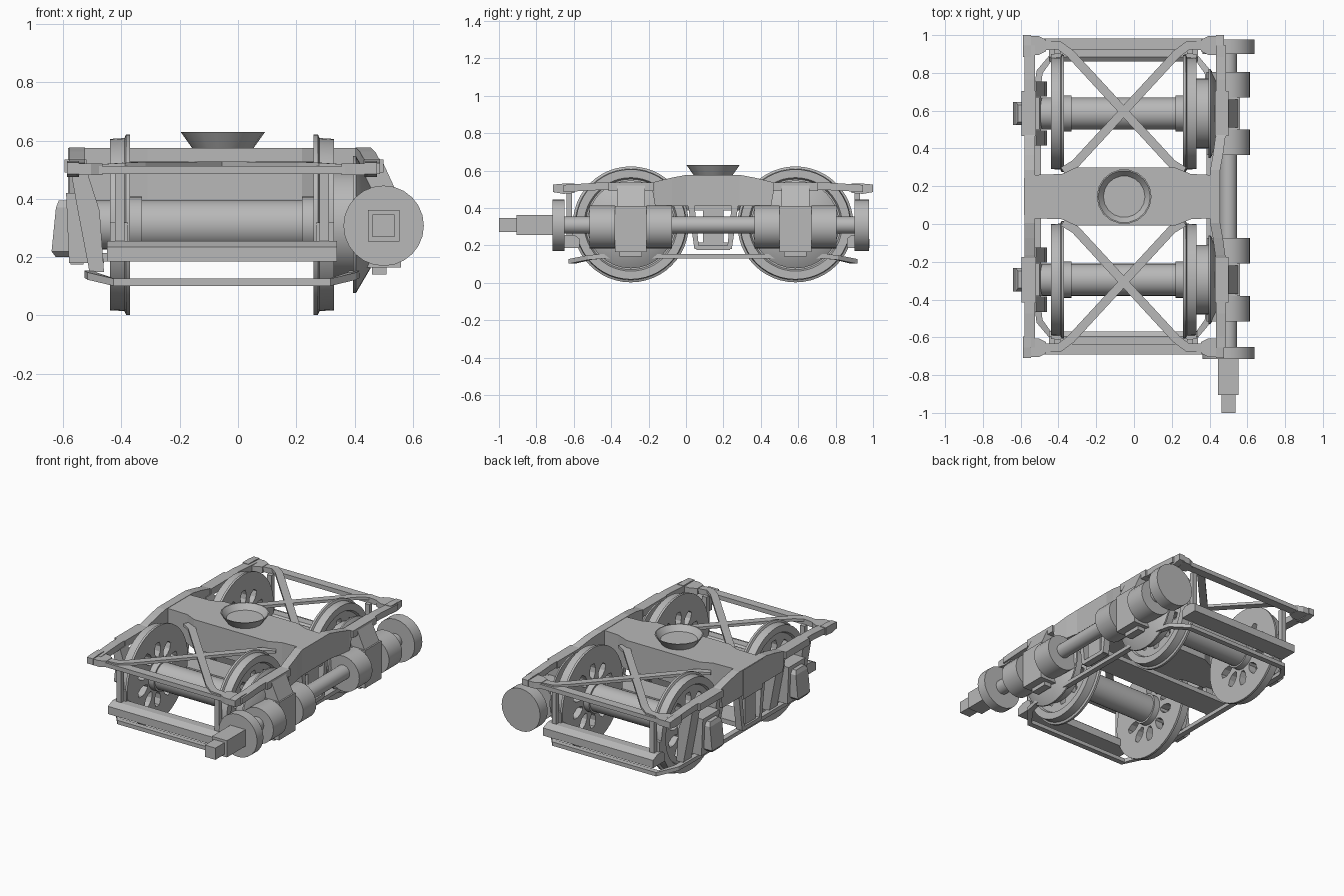
import bpy, bmesh, math
from mathutils import Vector

if "Cube" in bpy.data.objects:
    bpy.data.objects.remove(bpy.data.objects["Cube"])

CX, CY, AZ = -0.055, 0.145, 0.312      # truck centre and axle height
AXLES = (-0.295, 0.585)
SHAFT = (0.5, 0.308)                   # drive shaft x, z

steel = bpy.data.materials.new("plain_grey")
steel.diffuse_color = (0.48, 0.48, 0.48, 1)
steel.use_nodes = True
steel.node_tree.nodes["Principled BSDF"].inputs["Base Color"].default_value = steel.diffuse_color


def finish(name, bm, smooth=False):
    bmesh.ops.remove_doubles(bm, verts=bm.verts, dist=1e-5)
    bmesh.ops.recalc_face_normals(bm, faces=bm.faces)
    if smooth:
        for f in bm.faces:
            f.smooth = True
        for e in bm.edges:
            e.smooth = len(e.link_faces) == 2 and e.calc_face_angle(0) < math.radians(32)
    me = bpy.data.meshes.new(name)
    bm.to_mesh(me)
    bm.free()
    me.materials.append(steel)
    ob = bpy.data.objects.new(name, me)
    bpy.context.collection.objects.link(ob)
    return ob


def loft(name, sections):
    """Skin a row of equal-length closed sections and cap both ends."""
    bm = bmesh.new()
    rings = [[bm.verts.new(p) for p in s] for s in sections]
    n = len(rings[0])
    for a, b in zip(rings, rings[1:]):
        for i in range(n):
            bm.faces.new((a[i], a[(i + 1) % n], b[(i + 1) % n], b[i]))
    bm.faces.new(rings[0])
    bm.faces.new(rings[-1])
    return finish(name, bm)


def rect_z(x0, x1, y0, y1, z):
    return [(x0, y0, z), (x1, y0, z), (x1, y1, z), (x0, y1, z)]


def rect_y(x0, x1, y, z0, z1):
    return [(x0, y, z0), (x1, y, z0), (x1, y, z1), (x0, y, z1)]


def box(name, x0, x1, y0, y1, z0, z1):
    return loft(name, [rect_z(x0, x1, y0, y1, z0), rect_z(x0, x1, y0, y1, z1)])


def lathe(name, profile, axis, centre, n=24, closed=False):
    """Spin (along, radius) points about an axis."""
    bm = bmesh.new()

    def place(a, r, t):
        c, s = r * math.cos(t), r * math.sin(t)
        p = {"x": (a, c, s), "y": (c, a, s), "z": (c, s, a)}[axis]
        return Vector(p) + Vector(centre)
    prof = list(profile)
    if closed:
        prof.append(prof[0])
    for i in range(n):
        t0, t1 = (2 * math.pi * (i + k) / n for k in (0, 1))
        for (a, r), (b, q) in zip(prof, prof[1:]):
            pts = [place(a, r, t0), place(b, q, t0)]
            if q > 0:
                pts.append(place(b, q, t1))
            if r > 0:
                pts.append(place(a, r, t1))
            bm.faces.new([bm.verts.new(p) for p in pts])
    return finish(name, bm, True)


def rod(name, axis, a, b, r, centre, n=24):
    return lathe(name, [(a, 0), (a, r), (b, r), (b, 0)], axis, centre, n)


def strap(name, path, width, thick):
    """Flat bar following a path, width measured in plan."""
    pts = [Vector(p) for p in path]
    secs = []
    for i, p in enumerate(pts):
        d = pts[min(i + 1, len(pts) - 1)] - pts[max(i - 1, 0)]
        s = Vector((-d.y, d.x, 0)).normalized() * width / 2
        h = Vector((0, 0, thick / 2))
        secs.append([p - s - h, p + s - h, p + s + h, p - s + h])
    return loft(name, secs)


# wheels: rim, hub and ten spokes leaving open slots
RIM = [(0, .205), (0, .31), (.014, .31), (.02, .297), (.07, .294), (.07, .25),
       (.055, .242), (.055, .205)]
HUB = [(0, 0), (0, .11), (.055, .11), (.07, .10), (.07, 0)]
for y in AXLES:
    for x, d in ((-0.37, -1), (0.26, 1)):
        c = (x, y, AZ)
        lathe("wheel_rim", [(d * a, r) for a, r in RIM], "x", c, 48, True)
        lathe("wheel_hub", [(d * a, r) for a, r in HUB], "x", c, 32)
        for k in range(10):
            t = k * math.pi / 5
            u = Vector((0, math.cos(t), math.sin(t)))
            v = Vector((0, -math.sin(t), math.cos(t)))
            secs = []
            for r, w in ((.10, .027), (.14, .018), (.17, .024), (.212, .055)):
                m = Vector(c) + u * r
                i, o = Vector((0, 0, 0)), Vector((d * .055, 0, 0))
                secs.append([m + i - v * w, m + i + v * w, m + o + v * w, m + o - v * w])
            loft("wheel_spoke", secs)
    # axle with end collars, and bevel gear on the drive side
    rod("axle", "x", -0.55, 0.45, .085, (0, y, AZ), 32)
    rod("axle_collar", "x", -0.37, -0.33, .096, (0, y, AZ), 32)
    rod("axle_collar", "x", 0.22, 0.26, .096, (0, y, AZ), 32)
    lathe("bevel_gear", [(.32, 0), (.32, .185), (.395, .185), (.395, .235),
                         (.405, .235), (.455, .15), (.455, 0)], "x", (0, y, AZ), 32)

    # plain-side journal box, lid and slanted pedestal legs
    loft("journal_box", [rect_z(-.58, -.46, y - .085, y + .085, .18),
                         rect_z(-.59, -.50, y - .085, y + .085, .42)])
    loft("journal_lid", [rect_z(-.625, -.57, y - .04, y + .04, .20),
                         rect_z(-.64, -.57, y - .062, y + .062, .22),
                         rect_z(-.625, -.56, y - .062, y + .062, .37),
                         rect_z(-.615, -.56, y - .045, y + .045, .395)])
    for s in (-1, 1):
        a, b = y + s * .09, y + s * .17
        loft("pedestal_leg", [rect_z(-.51, -.46, a, b, .15), rect_z(-.55, -.475, a, b, .36),
                              rect_z(-.575, -.52, a, b, .50)])
        # pinions on the drive shaft either side of the bearing
        p, q = sorted((y + s * .085, y + s * .22))
        rod("pinion", "y", p, q, .115, (SHAFT[0], 0, .297))
    box("pedestal_cap", -.595, -.52, y - .12, y + .12, .49, .535)
    box("pedestal_cap", .43, .50, y - .12, y + .12, .49, .535)
    # drive-side bearing block
    box("bearing_block", .44, .56, y - .085, y + .085, .165, .41)
    loft("bearing_bracket", [rect_z(.44, .555, y - .075, y + .075, .40),
                             rect_z(.44, .50, y - .075, y + .075, .52)])
    box("bearing_foot", .46, .51, y - .06, y + .06, .14, .17)

# drive shaft with end couplings and square slip joint
sc = (SHAFT[0], 0, SHAFT[1])
rod("drive_shaft", "y", -0.70, 0.95, .046, sc)
rod("front_coupling", "y", -0.715, -0.65, .138, sc)
rod("rear_coupling", "y", 0.90, 0.978, .138, sc)
for name, y0, y1, h in (("slip_sleeve", -.905, -.71, .054), ("slip_bar", -1, -.90, .038)):
    box(name, sc[0] - h, sc[0] + h, y0, y1, sc[2] - h, sc[2] + h)

# arched side frames: (offset, bottom, top, drive-side x), mirrored along y
HALF = [(.80, .485, .523, .46), (.62, .495, .535, .46), (.325, .495, .535, .46),
        (.31, .41, .54, .455), (.22, .41, .562, .443), (.14, .41, .577, .428)]
STATIONS = [(-u, a, b, x) for u, a, b, x in HALF] + HALF[::-1]
loft("left_side_frame", [rect_y(-.58, -.525, CY + u, a, b) for u, a, b, x in STATIONS])
loft("right_side_frame", [rect_y(x - .025, x + .028, CY + u, a, b) for u, a, b, x in STATIONS])

# bolster, widest in the middle, with the pivot bowl
loft("bolster", [[(x, CY - w, .385), (x, CY + w, .385), (x, CY + w, .575), (x, CY - w, .575)]
                 for x, w in ((-.583, .098), (-.525, .115), (-.38, .12), (-.31, .153),
                              (.22, .153), (.30, .12), (.405, .115), (.44, .10))])
lathe("pivot_bowl", [(.57, 0), (.57, .102), (.63, .145), (.63, .138), (.595, .11), (.595, 0)],
      "z", (CX + .003, CY, 0), 18)
box("spring_plank", -.54, .43, CY - .085, CY + .085, .185, .215)

for x0, x1 in ((-.575, -.53), (.405, .45)):
    # spring pocket: two sloping posts, a sill and the spring box
    for s in (-1, 1):
        loft("spring_post", [rect_z(x0, x1, CY + s * .075, CY + s * .10, .18),
                             rect_z(x0, x1, CY + s * .10, CY + s * .135, .42)])
    box("spring_sill", x0, x1, CY - .09, CY + .09, .175, .20)
    box("spring_box", x0 + .012, x1 - .012, CY - .055, CY + .055, .20, .41)

for s in (-1, 1):
    def Y(u):
        return CY + s * u
    # end bar, corner castings
    box("end_bar", -.50, .39, Y(.78), Y(.836), .485, .513)
    for m in (-1, 1):
        def X(v):
            return CX + m * v
        loft("corner_casting", [rect_y(X(.49), X(.532), Y(u), a, b) for u, a, b in
                                ((.74, .48, .53), (.80, .475, .53), (.855, .485, .525))])
        loft("corner_lug", [[(X(v), Y(.80 - h), .482), (X(v), Y(.80 + h), .482),
                             (X(v), Y(.80 + h), .522), (X(v), Y(.80 - h), .522)]
                            for v, h in ((.50, .05), (.45, .05), (.41, .03))])
        # diagonal brace with bent ends
        strap("diagonal_brace", [(X(.42), Y(.80), .51), (X(.34), Y(.80), .515),
                                 (X(.28), Y(.755), .518), (X(-.255), Y(.175), .52),
                                 (X(-.32), Y(.135), .52)], .046, .018)
        # brake hanger and shoe
        box("brake_hanger", X(.335), X(.367), Y(.755), Y(.785), .24, .49)
        box("brake_shoe", X(.322), X(.385), Y(.70), Y(.755), .235, .32)
    # broad brake beam with a crowned top
    loft("brake_beam", [[(x, Y(.715), .185), (x, Y(.835), .185), (x, Y(.835), .235),
                         (x, Y(.79), .255), (x, Y(.74), .255), (x, Y(.715), .235)]
                        for x in (-.45, .34)])

# low tie bar looping round the whole truck
loop = [(CX - .455, CY, .142)]
for sy in (1, -1):
    for sx in ((-1, 1) if sy == 1 else (1, -1)):
        corner = [(CX + sx * .455, CY + sy * .58, .142), (CX + sx * .445, CY + sy * .66, .135),
                  (CX + sx * .37, CY + sy * .755, .114)]
        loop += corner if sx == -sy else corner[::-1]
loop.append(loop[0])
strap("tie_bar_loop", loop, .035, .025)
